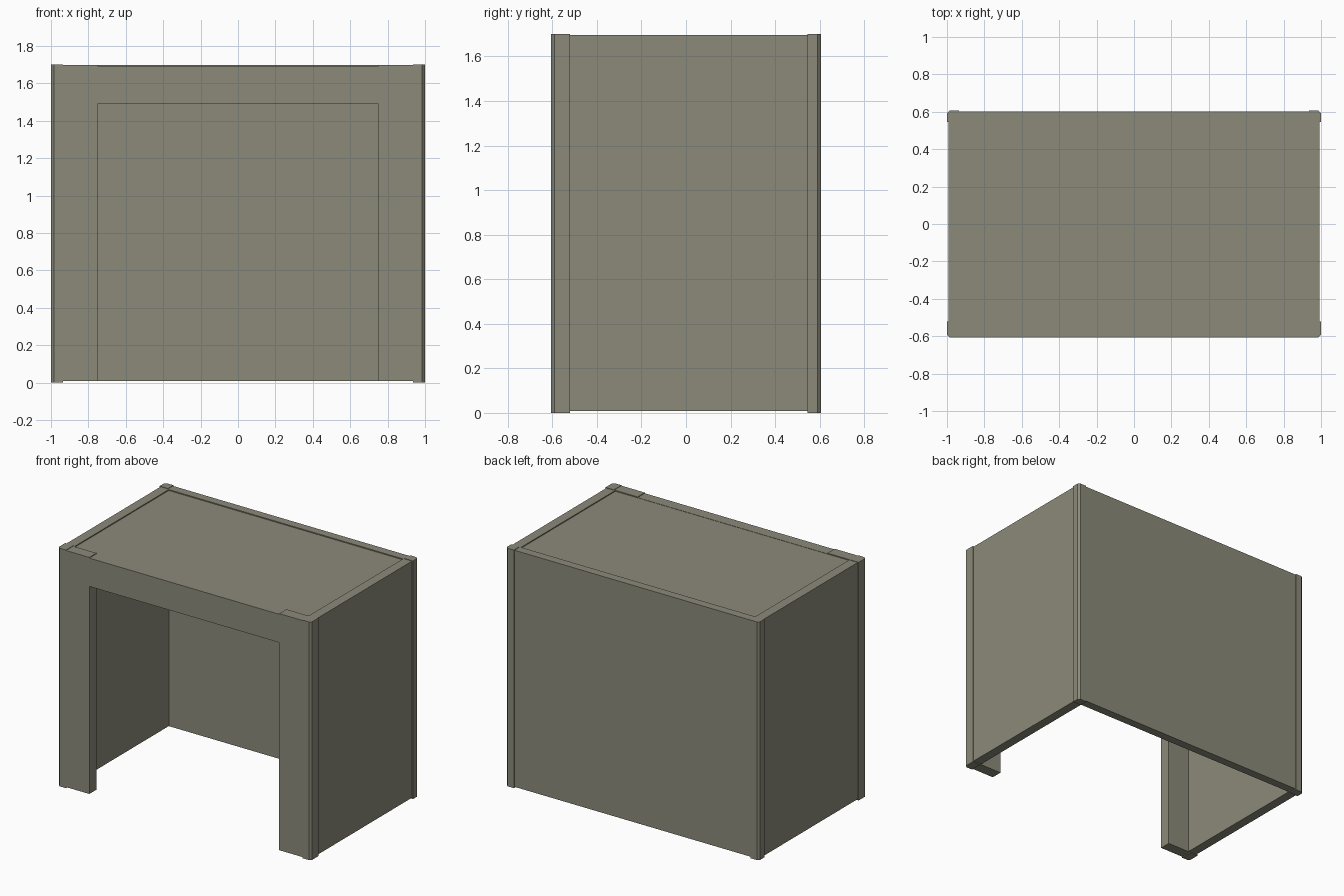
import bpy, bmesh

if "Cube" in bpy.data.objects:
    bpy.data.objects.remove(bpy.data.objects["Cube"])

# One flat colour for the whole shell
stone = bpy.data.materials.new("olive grey")
stone.diffuse_color = (0.262, 0.254, 0.195, 1)
stone.use_nodes = True
stone.node_tree.nodes["Principled BSDF"].inputs["Base Color"].default_value = stone.diffuse_color


def finish(name, bm):
    bmesh.ops.recalc_face_normals(bm, faces=bm.faces)
    me = bpy.data.meshes.new(name)
    bm.to_mesh(me)
    bm.free()
    me.materials.append(stone)
    ob = bpy.data.objects.new(name, me)
    bpy.context.collection.objects.link(ob)
    return ob


def box(name, x0, x1, y0, y1, z0, z1):
    bm = bmesh.new()
    bmesh.ops.create_cube(bm, size=1)
    for v in bm.verts:
        v.co = ((x0 + x1) / 2 + v.co.x * (x1 - x0),
                (y0 + y1) / 2 + v.co.y * (y1 - y0),
                (z0 + z1) / 2 + v.co.z * (z1 - z0))
    return finish(name, bm)


def prism(name, pts, z0, z1):
    bm = bmesh.new()
    face = bm.faces.new([bm.verts.new((x, y, z0)) for x, y in pts])
    top = bmesh.ops.extrude_face_region(bm, geom=[face])
    for v in top["geom"]:
        if isinstance(v, bmesh.types.BMVert):
            v.co.z = z1
    return finish(name, bm)


H = 1.70       # full height
PANEL = 0.008  # panels start just above the ground
Y = 0.606      # half depth
C = 0.015      # corner chamfer

for s, side in ((-1, "left"), (1, "right")):
    # Side wall and front column
    box(side + "_wall", *sorted((s * 0.925, s * 0.993)), -0.56, 0.57, PANEL, 1.697)
    box(side + "_front_column", *sorted((s * 0.75, s * 0.96)), -Y, -0.525, PANEL, 1.697)
    # Chamfered corner posts, standing slightly proud of the walls
    for t, end, inner in ((-1, "front", 0.52), (1, "back", 0.545)):
        prism(f"{side}_{end}_corner_post",
              [(s * 0.935, t * inner), (s * 1.0, t * inner), (s * 1.0, t * (Y - C)),
               (s * (1 - C), t * Y), (s * 0.935, t * Y)], 0, H)

# Back wall, front lintel and slightly sunken roof
box("back_wall", -0.96, 0.96, 0.54, 0.601, PANEL, 1.697)
box("front_lintel", -0.75, 0.75, -Y, -0.525, 1.49, 1.692)
box("roof", -0.93, 0.93, -0.53, 0.545, 1.62, 1.69)
